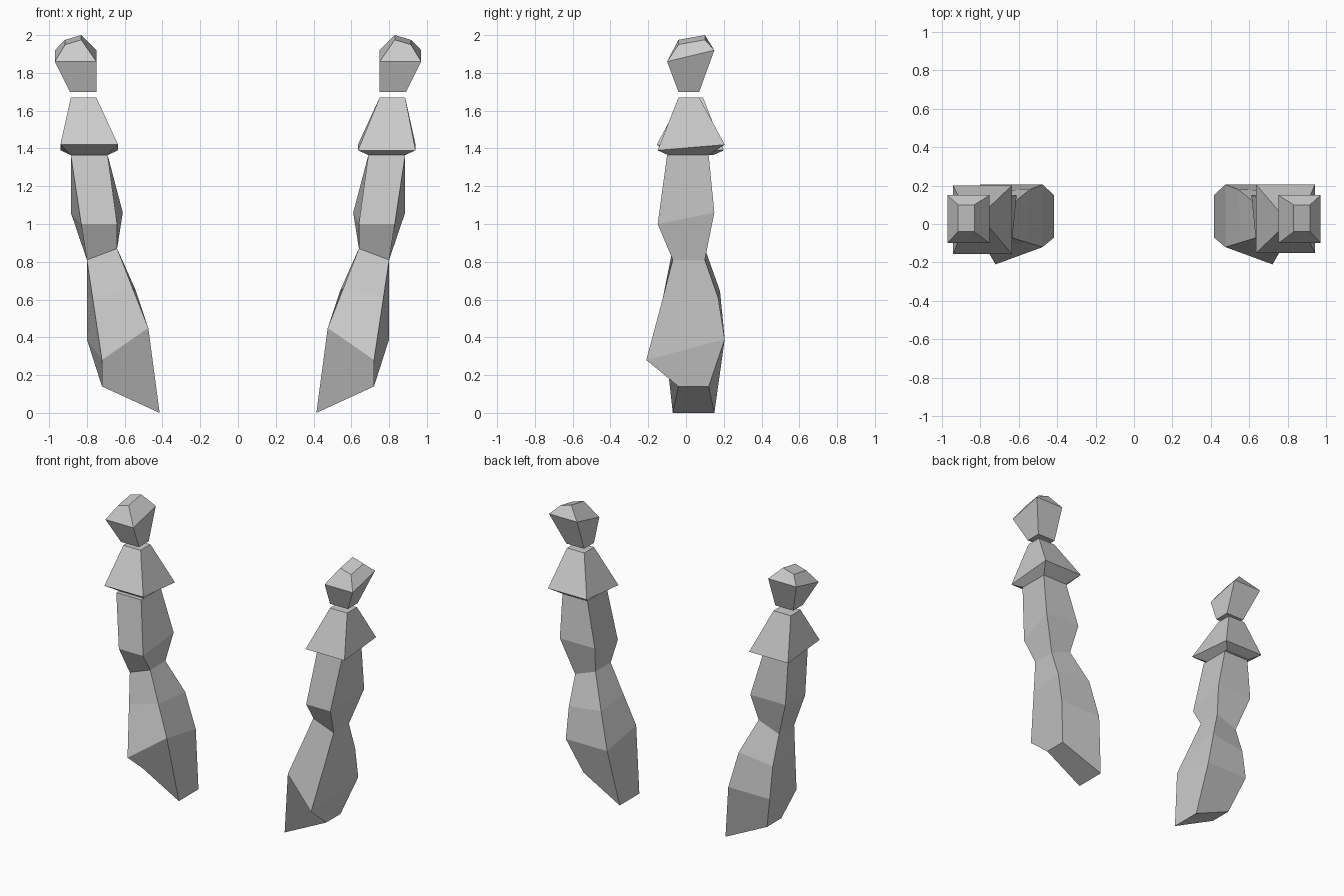
import bpy, bmesh

if "Cube" in bpy.data.objects:
    bpy.data.objects.remove(bpy.data.objects["Cube"])


def loft(name, rings, mirror=True):
    """Skin four-cornered rings into a closed solid, optionally mirrored in x."""
    bm = bmesh.new()
    loops = [[bm.verts.new(p) for p in ring] for ring in rings]
    for a, b in zip(loops, loops[1:]):
        for i in range(4):
            j = (i + 1) % 4
            bm.faces.new((a[i], a[j], b[j], b[i]))
    bm.faces.new(loops[0])
    bm.faces.new(loops[-1])
    bmesh.ops.recalc_face_normals(bm, faces=bm.faces)
    mesh = bpy.data.meshes.new(name)
    bm.to_mesh(mesh)
    bm.free()
    ob = bpy.data.objects.new(name, mesh)
    bpy.context.collection.objects.link(ob)
    if mirror:
        mod = ob.modifiers.new("Mirror", 'MIRROR')
        mod.use_mirror_merge = False
    return ob


def rect(x0, x1, y0, y1, z_front, z_back, drop=0):
    """Ring: inner front, outer front, outer back, inner back."""
    return [(x0, y0, z_front), (x1, y0, z_front - drop),
            (x1, y1, z_back - drop), (x0, y1, z_back)]


# Shoulder caps, floating just above the upper arms
loft("shoulder_cap", [
    rect(.75, .89, -.04, .07, 1.70, 1.70),
    rect(.75, .97, -.10, .15, 1.86, 1.92),
    rect(.83, .915, -.04, .10, 1.975, 2.0, .025),
])

# Flared upper sleeves; the left one is the right one turned half round
sleeve_rings = [
    rect(.75, .885, -.04, .07, 1.67, 1.67),
    rect(.635, .94, -.15, .205, 1.39, 1.42),
    rect(.69, .885, -.095, .12, 1.365, 1.365),
]
loft("right_sleeve", sleeve_rings, mirror=False)
loft("left_sleeve", [[(-x, .05 - y, z) for x, y, z in ring]
                     for ring in sleeve_rings], mirror=False)

# Forearm, wrist and mitten-like hand
loft("forearm_and_hand", [
    rect(.69, .885, -.10, .12, 1.365, 1.365),
    [(.64, -.15, 1.0), (.83, -.15, 1.0), (.885, .15, 1.06), (.61, .15, 1.06)],
    [(.64, -.07, .87), (.80, -.07, .81), (.80, .10, .81), (.64, .10, .87)],
    [(.558, -.095, .66), (.77, -.122, .61), (.80, .17, .61), (.54, .18, .645)],
    [(.475, -.12, .45), (.72, -.21, .28), (.80, .205, .39), (.475, .205, .39)],
    [(.415, -.07, 0), (.72, -.04, .14), (.72, .12, .14), (.415, .15, 0)],
])
